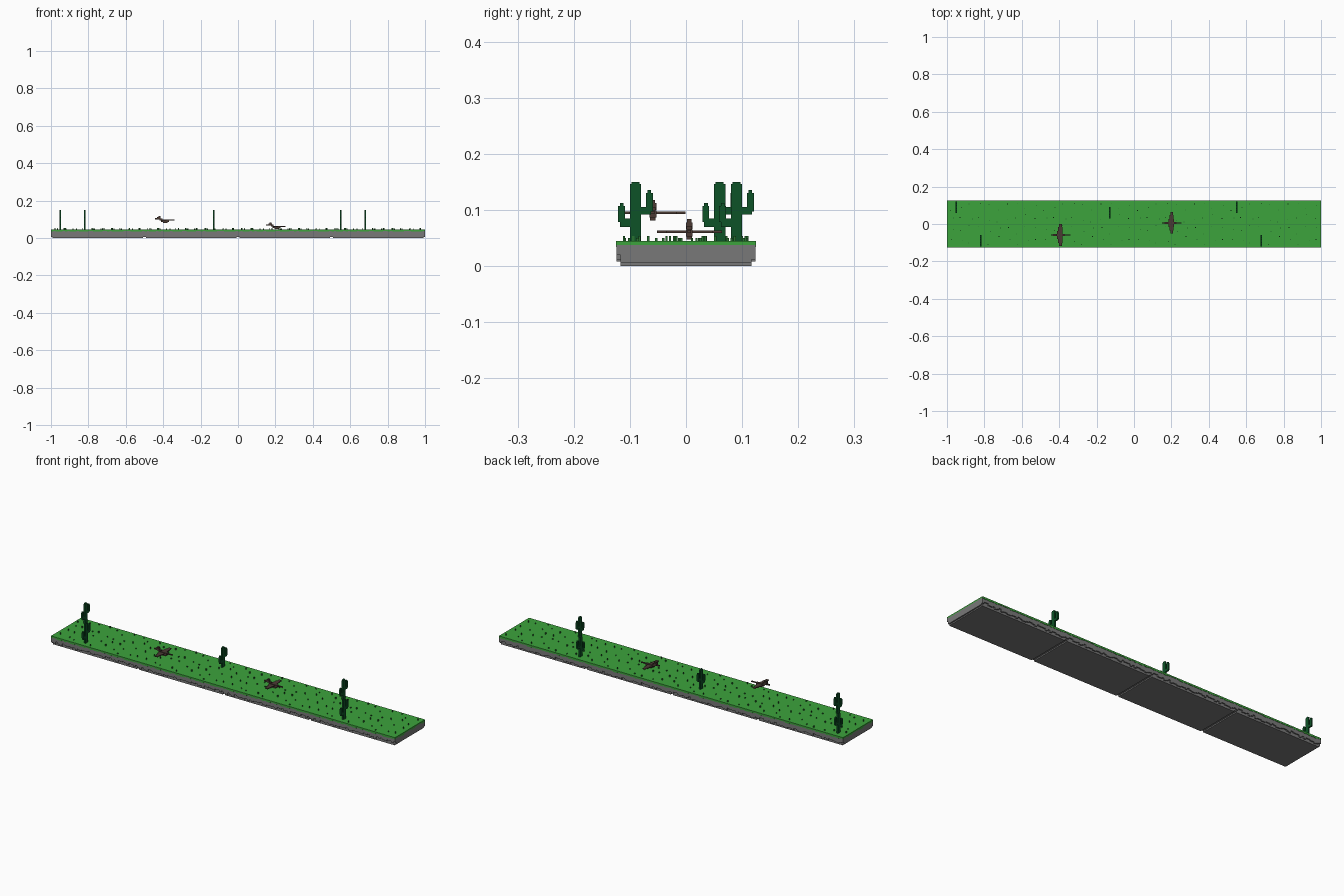
import bpy, bmesh, random

if "Cube" in bpy.data.objects:
    bpy.data.objects.remove(bpy.data.objects["Cube"], do_unlink=True)


def material(name, rgb):
    m = bpy.data.materials.new(name)
    m.use_nodes = True
    m.diffuse_color = (*rgb, 1)
    m.node_tree.nodes["Principled BSDF"].inputs["Base Color"].default_value = (*rgb, 1)
    return m


GRASS = material("grass green", (0.045, 0.37, 0.045))
BLADE = material("blade green", (0.02, 0.17, 0.03))
STONE = material("stone grey", (0.19, 0.19, 0.19))
CACTUS = material("cactus green", (0.004, 0.084, 0.02))
BROWN = material("bird brown", (0.07, 0.042, 0.034))


def box_mesh(name, boxes, mat):
    """Mesh of boxes, each given as (x0, x1, y0, y1, z0, z1)."""
    bm = bmesh.new()
    for x0, x1, y0, y1, z0, z1 in boxes:
        v = bmesh.ops.create_cube(bm, size=1)["verts"]
        bmesh.ops.scale(bm, vec=(x1 - x0, y1 - y0, z1 - z0), verts=v)
        bmesh.ops.translate(bm, vec=((x0 + x1) / 2, (y0 + y1) / 2, (z0 + z1) / 2), verts=v)
    me = bpy.data.meshes.new(name)
    bm.to_mesh(me)
    bm.free()
    me.materials.append(mat)
    return me


def place(name, mesh, loc=(0, 0, 0)):
    ob = bpy.data.objects.new(name, mesh)
    ob.location = loc
    bpy.context.collection.objects.link(ob)
    return ob


# Ground tile: stone core, ragged stone rim, ragged grass lip, grass blades
TOP, HALF, EDGE = 0.045, 0.25, 0.125
rng = random.Random(4)
stone = [(-HALF + 0.007, HALF - 0.007, -0.117, 0.117, 0, 0.012),
         (-HALF, HALF, -0.117, 0.117, 0.006, 0.038)]
grass = [(-HALF, HALF, -EDGE, EDGE, 0.038, TOP)]
STEP = 0.0125
for side in (-1, 1):
    ys = sorted((side * 0.117, side * 0.1235))
    yg = sorted((side * 0.117, side * EDGE))
    for i in range(40):
        x = -HALF + i * STEP
        stone.append((x, x + STEP, *ys, rng.choice((0.008, 0.012, 0.016, 0.02)), 0.038))
        grass.append((x, x + STEP, *yg, rng.choice((0.034, 0.036, 0.038)), 0.04))
blades = []
for i in range(40):
    x = -0.24 + (i % 10) * 0.05 + rng.uniform(0.004, 0.026)
    y = -0.115 + (i // 10) * 0.06 + rng.uniform(0, 0.046)
    blades.append((x, x + 0.004, y, y + 0.004, TOP, TOP + rng.choice((0.005, 0.009))))
tile_parts = [("stone_base", box_mesh("stone_base", stone, STONE)),
              ("grass_top", box_mesh("grass_top", grass, GRASS)),
              ("grass_blades", box_mesh("grass_blades", blades, BLADE))]
for t in range(4):
    for name, mesh in tile_parts:
        place(f"{name}_{t + 1}", mesh, (-0.75 + 0.5 * t, 0, 0))

# Ragged grass fringe on the two short ends
fringe = []
for side in (-1, 1):
    xs = sorted((side * 0.997, side * 1.0))
    for i in range(20):
        y = -EDGE + i * STEP
        fringe.append((*xs, y, y + STEP, rng.choice((0.032, 0.034, 0.037)), TOP))
place("grass_end_fringe", box_mesh("grass_end_fringe", fringe, GRASS))

# Cactus: flat trunk with a low arm on one side and a high arm on the other
outline = [(-0.010, 0.010, 0, 0.101), (-0.007, 0.007, 0.101, 0.105),
           (-0.031, -0.019, 0.034, 0.062), (-0.028, -0.021, 0.062, 0.067),
           (-0.028, -0.010, 0.025, 0.040),
           (0.019, 0.031, 0.052, 0.085), (0.021, 0.028, 0.085, 0.091),
           (0.010, 0.028, 0.047, 0.060)]
cactus = box_mesh("cactus", [(-0.004, 0.004, *b) for b in outline], CACTUS)
for i, (x, y) in enumerate([(-0.95, 0.09), (-0.82, -0.09), (-0.13, 0.06),
                            (0.55, 0.09), (0.68, -0.09)]):
    place(f"cactus_{i + 1}", cactus, (x, y, TOP))

# Flying bird: beak, head, crest, neck, body, belly, tail and stepped wings
bird = [(-0.050, -0.030, -0.003, 0.003, 0.005, 0.011),
        (-0.037, -0.019, -0.006, 0.006, 0.005, 0.017),
        (-0.031, -0.020, -0.004, 0.004, 0.017, 0.023),
        (-0.024, -0.010, -0.005, 0.005, 0.000, 0.010),
        (-0.016, 0.026, -0.006, 0.006, -0.008, 0.004),
        (-0.006, 0.018, -0.005, 0.005, -0.014, -0.008),
        (0.026, 0.055, -0.003, 0.003, -0.002, 0.003)]
for y0, y1, x0, x1 in [(0.005, 0.022, -0.016, 0.014), (0.022, 0.042, -0.011, 0.012),
                       (0.042, 0.058, -0.006, 0.009)]:
    bird += [(x0, x1, y0, y1, -0.002, 0.002), (x0, x1, -y1, -y0, -0.002, 0.002)]
bird_mesh = box_mesh("bird", bird, BROWN)
place("bird_high", bird_mesh, (-0.395, -0.059, 0.095))
place("bird_low", bird_mesh, (0.2, 0.006, 0.061))
